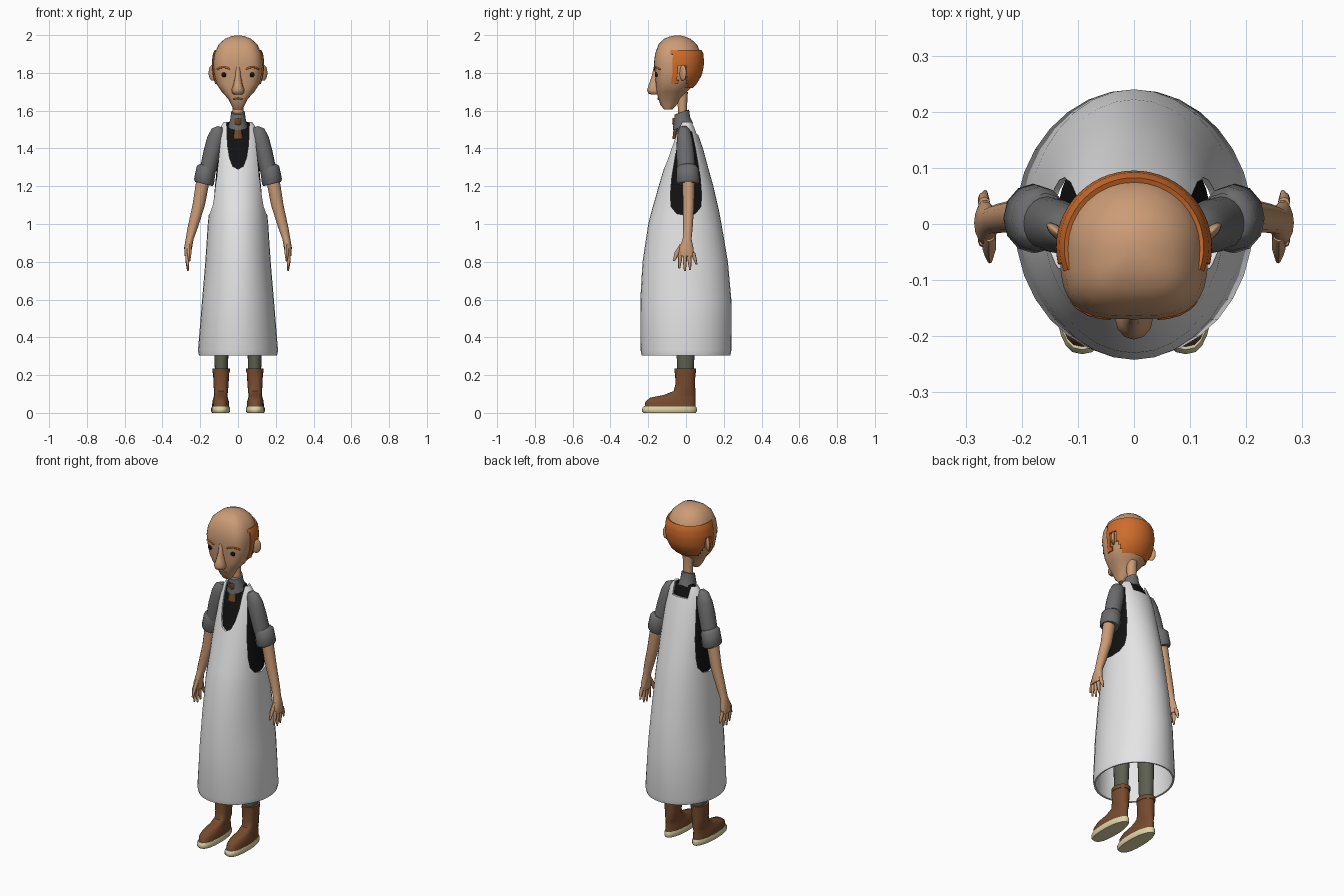
import bpy, bmesh, math
from mathutils import Vector

cube = bpy.data.objects.get("Cube")
if cube:
    bpy.data.objects.remove(cube, do_unlink=True)


def material(name, *rgb):
    mat = bpy.data.materials.new(name)
    mat.use_nodes = True
    mat.diffuse_color = (*rgb, 1)
    mat.node_tree.nodes["Principled BSDF"].inputs["Base Color"].default_value = (*rgb, 1)
    return mat


skin = material("skin", .60, .33, .18)
white = material("apron white", .78, .78, .78)
grey = material("shirt grey", .15, .15, .155)
black = material("black", .006, .006, .006)
orange = material("hair orange", .62, .15, .025)
leather = material("boot leather", .18, .07, .027)
cream = material("sole cream", .72, .66, .40)
olive = material("trouser olive", .11, .115, .08)
lip = material("lip brown", .32, .15, .085)

parts = []


def finish(name, bm, mat):
    bmesh.ops.recalc_face_normals(bm, faces=bm.faces)
    mesh = bpy.data.meshes.new(name)
    bm.to_mesh(mesh)
    bm.free()
    obj = bpy.data.objects.new(name, mesh)
    bpy.context.collection.objects.link(obj)
    if mat:
        mesh.materials.append(mat)
        parts.append(obj)
    return obj


def loft(name, mat, rows, n=20, front=2, cap=True, side=1, tilt=(0, 0), keep=None):
    """Skin rows of (z, half width, front y, back y, centre x)."""
    bm = bmesh.new()
    rings = []
    for z, hx, yf, yb, *cx in rows:
        ring = []
        for i in range(n):
            a = math.tau * i / n
            c, s = math.cos(a), math.sin(a)
            p = 2 / front if s < 0 else 1
            dx = hx * math.copysign(abs(c) ** p, c)
            dy = (yb - yf) / 2 * math.copysign(abs(s) ** p, s)
            x = (cx[0] if cx else 0) + dx
            ring.append(bm.verts.new((x * side, (yf + yb) / 2 + dy,
                                      z + dx * tilt[0] + dy * tilt[1])))
        rings.append(ring)
    for low, high in zip(rings, rings[1:]):
        for i in range(n):
            j = (i + 1) % n
            bm.faces.new((low[i], low[j], high[j], high[i]))
    if cap:
        bm.faces.new(rings[0])
        bm.faces.new(rings[-1])
    if keep:
        bad = [f for f in bm.faces if not keep(f.calc_center_median())]
        bmesh.ops.delete(bm, geom=bad, context='FACES')
    return finish(name, bm, mat)


def prism(name, half, place, start, end):
    """Extrude a mirrored outline; place maps (across, z, depth) to a point."""
    outline = half + [(-u, z) for u, z in reversed(half) if u]
    bm = bmesh.new()
    a = [bm.verts.new(place(u, z, start)) for u, z in outline]
    b = [bm.verts.new(place(u, z, end)) for u, z in outline]
    bm.faces.new(a)
    bm.faces.new(b)
    for i in range(len(a)):
        j = (i + 1) % len(a)
        bm.faces.new((a[i], a[j], b[j], b[i]))
    obj = finish(name, bm, None)
    obj.hide_render = True
    return obj


def apply(obj, kind, **settings):
    mod = obj.modifiers.new(kind.lower(), kind)
    for key, value in settings.items():
        setattr(mod, key, value)
    bpy.context.view_layer.objects.active = obj
    bpy.ops.object.modifier_apply(modifier=mod.name)


def blob(name, mat, loc, size, turn=0):
    bpy.ops.mesh.primitive_uv_sphere_add(segments=14, ring_count=8, location=loc,
                                         rotation=(0, 0, turn))
    obj = bpy.context.object
    obj.name = name
    obj.scale = size
    obj.data.materials.append(mat)
    parts.append(obj)


def stroke(name, mat, points, radius):
    curve = bpy.data.curves.new(name, 'CURVE')
    curve.dimensions = '3D'
    curve.bevel_depth = radius
    curve.bevel_resolution = 1
    curve.use_fill_caps = True
    spline = curve.splines.new('POLY')
    spline.points.add(len(points) - 1)
    for p, co in zip(spline.points, points):
        p.co = (*co, 1)
    curve.materials.append(mat)
    bpy.context.collection.objects.link(bpy.data.objects.new(name, curve))


# Apron: thin flared shell with arm and neck openings
apron_rows = [(.305, .207, -.235, .235), (.33, .212, -.24, .24), (.6, .19, -.242, .24),
              (.8, .173, -.23, .222), (1, .16, -.2, .188), (1.07, .153, -.182, .175),
              (1.2, .143, -.145, .145), (1.3, .133, -.115, .117), (1.4, .122, -.085, .09),
              (1.48, .108, -.058, .062), (1.515, .092, -.044, .05), (1.54, .075, -.034, .04)]
apron = loft("apron", white, apron_rows, n=32, cap=False)
apply(apron, 'SOLIDIFY', thickness=.01, offset=-1)
arm_hole = [(.03, 1.49), (.05, 1.4), (.075, 1.25), (.083, 1.15), (.078, 1.09),
            (.05, 1.055), (0, 1.045)]
neck_hole = [(.06, 1.6), (.06, 1.53), (.056, 1.42), (.045, 1.35), (.028, 1.305), (0, 1.29)]
back_hole = [(.058, 1.6), (.05, 1.475)]
for cutter in (prism("arm_cutter", arm_hole, lambda u, z, d: (d, u, z), -.4, .4),
               prism("neck_cutter", neck_hole, lambda u, z, d: (u, d, z), -.4, 0),
               prism("back_cutter", back_hole, lambda u, z, d: (u, d, z), 0, .4)):
    apply(apron, 'BOOLEAN', object=cutter, operation='DIFFERENCE', solver='EXACT')
    bpy.data.objects.remove(cutter, do_unlink=True)

# Dark body inside the apron
loft("inner_body", black, [(z, hx - .021, yf + .014, yb - .014)
                           for z, hx, yf, yb in apron_rows if z >= 1], n=32)

# Neck, collar and tie
loft("neck", skin, [(1.5, .032, -.045, .01), (1.6, .028, -.042, .004), (1.7, .03, -.05, .01)])
loft("collar", grey, [(1.515, .052, -.07, .038), (1.55, .042, -.066, .022),
                      (1.592, .036, -.06, .016), (1.594, .03, -.05, .01)], tilt=(0, .35))
loft("tie", leather, [(1.45, .026, -.072, -.045), (1.52, .016, -.064, -.03),
                      (1.53, .022, -.073, -.035), (1.56, .02, -.071, -.04)], n=8)

# Head
head_rows = [(1.605, .022, -.115, -.075), (1.63, .036, -.135, -.05), (1.66, .05, -.146, -.028),
             (1.7, .086, -.155, .005), (1.74, .113, -.16, .045), (1.79, .126, -.164, .075),
             (1.85, .132, -.17, .086), (1.9, .125, -.164, .082), (1.95, .103, -.146, .058),
             (1.98, .07, -.117, .025), (1.993, .038, -.085, -.008), (1.998, .015, -.06, -.03)]
BOXY = 3.2
loft("head", skin, head_rows, n=32, front=BOXY)


def head_at(z):
    for a, b in zip(head_rows, head_rows[1:]):
        if a[0] <= z <= b[0]:
            return Vector(a).lerp(Vector(b), (z - a[0]) / (b[0] - a[0]))


def on_face(x, z):
    _, hx, yf, yb = head_at(z)
    depth = (1 - abs(x / hx) ** BOXY) ** (1 / BOXY)
    return (x, (yf + yb) / 2 - (yb - yf) / 2 * depth, z)


# Hair: a band round the back of the head with sideburns in front of the ears
hair_rows = []
for i in range(11):
    z, hx, yf, yb = head_at(1.72 + .02 * i)
    hair_rows.append((z, hx + .008, yf - .008, yb + .01))


def hair_area(p):
    ear_gap = p.z < 1.84 and -.042 < p.y < .002
    short_side = p.z < 1.74 and p.y < -.01
    return p.y > -.076 and not ear_gap and not short_side


hair = loft("hair", orange, hair_rows, n=56, cap=False, keep=hair_area)
apply(hair, 'SOLIDIFY', thickness=.014, offset=-1)

# Nose and mouth
loft("nose", skin, [(1.685, .02, -.185, -.13), (1.692, .03, -.2, -.13), (1.71, .034, -.206, -.13),
                    (1.735, .025, -.198, -.13), (1.78, .016, -.182, -.13),
                    (1.835, .014, -.17, -.13)], n=12)
stroke("mouth", lip, [on_face(x, 1.665 - abs(x) / 5) for x in (-.026, -.012, 0, .012, .026)], .005)

for s, tag in ((1, "left_"), (-1, "right_")):
    # Eyes, brows and ears
    eye = on_face(.075 * s, 1.79)
    blob(tag + "eye", black, eye, (.014, .008, .013))
    stroke(tag + "brow", orange, [on_face(x * s, z) for x, z in
           ((.042, 1.82), (.06, 1.828), (.08, 1.83), (.098, 1.826), (.11, 1.818))], .005)
    blob(tag + "ear", skin, (.135 * s, -.016, 1.8), (.026, .011, .042), .7 * s)

    # Sleeve with rolled cuff
    loft(tag + "sleeve", grey, [(1.515, .012, -.03, .005, .095), (1.495, .034, -.042, .022, .105),
         (1.45, .044, -.048, .034, .118), (1.38, .044, -.052, .044, .137),
         (1.29, .042, -.046, .05, .158)], side=s, tilt=(.3, 0))
    loft(tag + "cuff", grey, [(1.31, .04, -.04, .055, .158), (1.295, .05, -.05, .067, .168),
         (1.225, .053, -.052, .072, .18), (1.212, .046, -.045, .064, .181)],
         n=12, side=s, tilt=(.25, 0))

    # Arm and palm
    loft(tag + "arm", skin, [(1.25, .036, -.022, .046, .182), (1.1, .033, -.016, .044, .208),
         (.98, .027, -.016, .036, .24), (.92, .021, -.018, .03, .256),
         (.875, .021, -.036, .04, .264), (.83, .015, -.04, .045, .267)], n=14, side=s)

    # Fingers and thumb
    fingers = [("index", -.028, -.036, .765), ("middle", -.006, -.006, .75),
               ("ring", .016, .022, .757), ("little", .036, .056, .785)]
    for label, y0, y1, tip in fingers:
        ym = (y0 + y1) / 2
        loft(tag + label + "_finger", skin, [(.85, .011, y0 - .012, y0 + .012, .267),
             ((.85 + tip) / 2, .01, ym - .01, ym + .01, .268),
             (tip, .004, y1 - .005, y1 + .005, .265)], n=8, side=s)
    loft(tag + "thumb", skin, [(.895, .012, -.032, 0, .258), (.85, .012, -.06, -.03, .258),
         (.805, .005, -.07, -.058, .257)], n=8, side=s)

    # Trouser leg
    loft(tag + "trouser_leg", olive, [(.2, .034, -.045, .04, .088), (.31, .037, -.05, .045, .088),
         (.85, .05, -.06, .06, .08)], side=s)

    # Boot, top band and sole
    loft(tag + "boot", leather, [(.025, .045, -.22, .052, .092), (.06, .044, -.215, .05, .092),
         (.08, .038, -.19, .05, .092), (.094, .035, -.12, .05, .091),
         (.115, .037, -.066, .05, .09), (.15, .04, -.056, .048, .09),
         (.225, .043, -.058, .05, .089)], n=24, front=2.6, side=s)
    loft(tag + "boot_band", leather, [(.212, .045, -.061, .053, .089),
         (.235, .046, -.062, .054, .089)], n=24, side=s)
    loft(tag + "sole", cream, [(0, .045, -.225, .052, .092), (.008, .05, -.232, .057, .092),
         (.024, .05, -.232, .057, .092), (.034, .046, -.224, .053, .092)],
         n=24, front=2.6, side=s)

# Smooth shading with kept creases
bpy.ops.object.select_all(action='DESELECT')
for obj in parts:
    obj.select_set(True)
bpy.context.view_layer.objects.active = parts[0]
bpy.ops.object.shade_smooth_by_angle(angle=math.radians(48))
